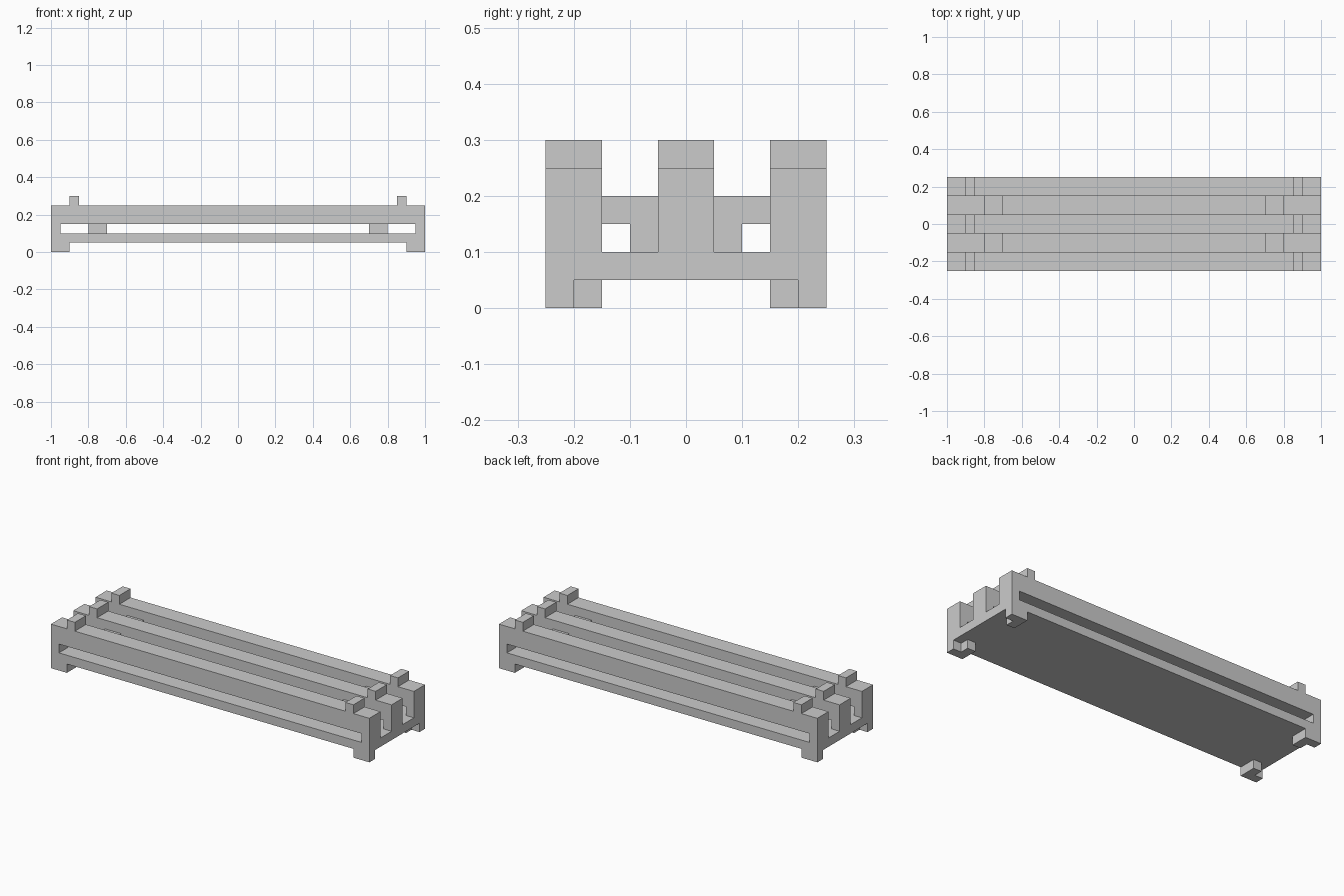
import bpy, bmesh
from mathutils import Vector

if "Cube" in bpy.data.objects:
    bpy.data.objects.remove(bpy.data.objects["Cube"])


def prism(name, profile, to_3d, start, depth_vec):
    """Extrude a closed 2D profile, mapped into space by to_3d, along depth_vec."""
    bm = bmesh.new()
    face = bm.faces.new([bm.verts.new(to_3d(a, b, start)) for a, b in profile])
    ext = bmesh.ops.extrude_face_region(bm, geom=[face], use_keep_orig=True)
    moved = [g for g in ext["geom"] if isinstance(g, bmesh.types.BMVert)]
    bmesh.ops.translate(bm, verts=moved, vec=Vector(depth_vec))
    bmesh.ops.recalc_face_normals(bm, faces=bm.faces[:])
    mesh = bpy.data.meshes.new(name)
    bm.to_mesh(mesh)
    bm.free()
    obj = bpy.data.objects.new(name, mesh)
    bpy.context.collection.objects.link(obj)
    return obj


def along_x(a, b, s):
    return (s, a, b)


def along_y(a, b, s):
    return (a, s, b)


def along_z(a, b, s):
    return (a, b, s)


def mirrored(half):
    """Complete a symmetric outline from its right half."""
    return half + [(-a, b) for a, b in reversed(half)]


# Base plate
prism("base_plate", mirrored([(1, -0.25), (1, 0.25)]), along_z, 0.05, (0, 0, 0.05))

# Three rails with end posts, underside slot and raised stops
rail = mirrored([(0.95, 0.15), (0.95, 0.10), (1, 0.10), (1, 0.25), (0.90, 0.25),
                 (0.90, 0.30), (0.85, 0.30), (0.85, 0.25)])
for label, y in (("front", -0.25), ("middle", -0.05), ("back", 0.15)):
    prism(label + "_rail", rail, along_y, y, (0, 0.1, 0))

# Stepped cross braces joining the rails
brace = mirrored([(0.10, 0.10), (0.10, 0.15), (0.15, 0.15), (0.15, 0.20)])
for label, x in (("left", -0.8), ("right", 0.7)):
    prism(label + "_brace", brace, along_x, x, (0.1, 0, 0))

# L-shaped corner feet
foot = [(0.90, 0.15), (0.95, 0.15), (0.95, 0.20), (1, 0.20), (1, 0.25), (0.90, 0.25)]
for side, sx in (("left", -1), ("right", 1)):
    for end, sy in (("front", -1), ("back", 1)):
        outline = [(sx * a, sy * b) for a, b in foot]
        prism(f"{end}_{side}_foot", outline, along_z, 0, (0, 0, 0.05))
